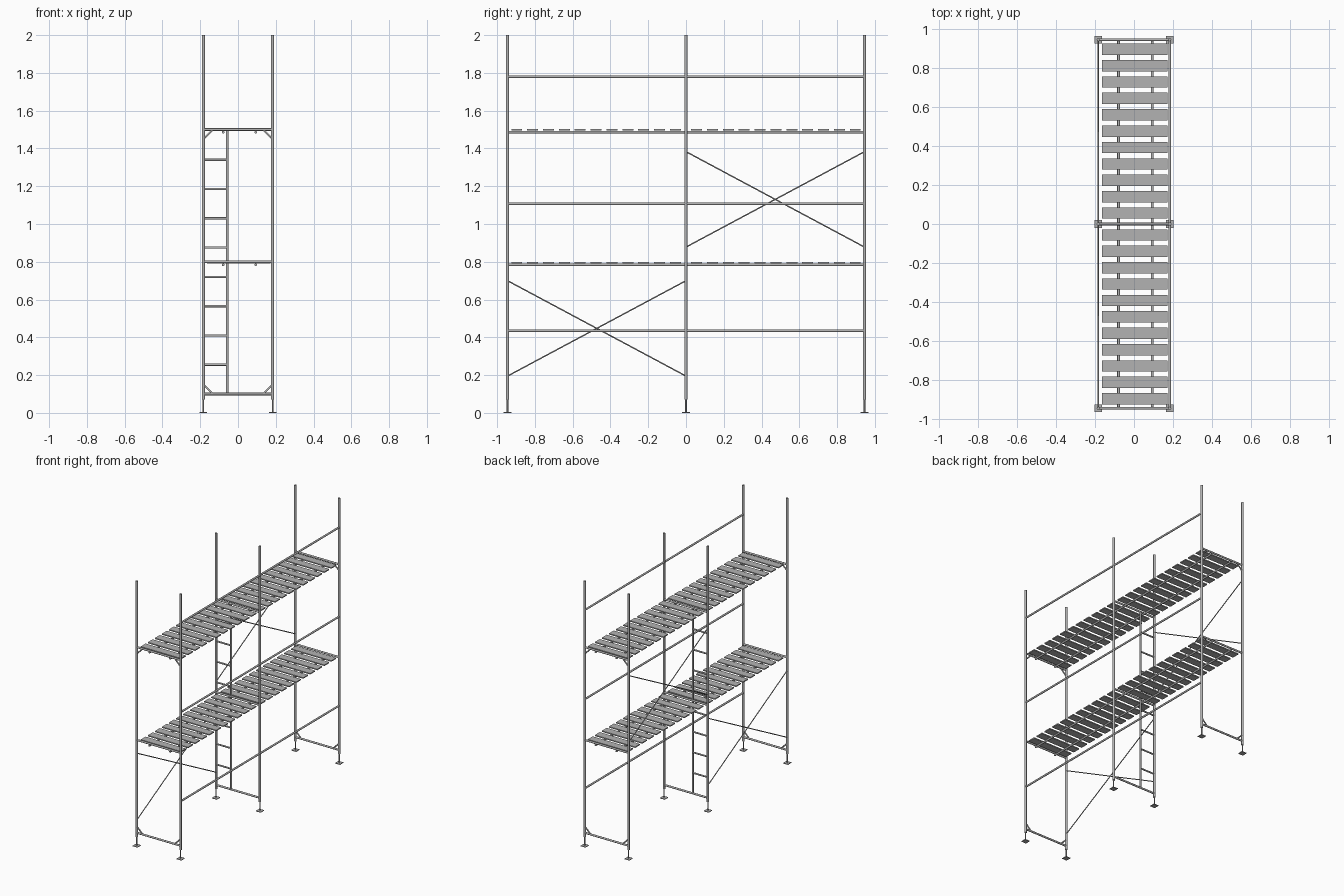
import bpy
from math import radians
from mathutils import Vector

if "Cube" in bpy.data.objects:
    bpy.data.objects.remove(bpy.data.objects["Cube"])

steel = bpy.data.materials.new("grey steel")
steel.use_nodes = True
GREY = (0.45, 0.45, 0.45, 1)
steel.diffuse_color = GREY
steel.node_tree.nodes["Principled BSDF"].inputs["Base Color"].default_value = GREY

POST_X = 0.183
FRAMES = (-0.945, 0, 0.945)
END_Y = FRAMES[2]


def tube(name, start, end, radius, sides=12):
    """Round tube between two points."""
    a, b = Vector(start), Vector(end)
    bpy.ops.mesh.primitive_cylinder_add(
        vertices=sides, radius=radius, depth=(b - a).length, location=(a + b) / 2)
    ob = bpy.context.object
    ob.rotation_euler = (b - a).to_track_quat('Z', 'Y').to_euler()
    ob.name = name
    ob.data.materials.append(steel)
    bpy.ops.object.shade_smooth_by_angle(angle=radians(40))


def box(name, centre, size):
    bpy.ops.mesh.primitive_cube_add(size=1, location=centre)
    ob = bpy.context.object
    ob.scale = size
    ob.name = name
    ob.data.materials.append(steel)


# Posts standing on screw jacks and square foot plates
for y in FRAMES:
    for side in (-1, 1):
        x = side * POST_X
        tube("post", (x, y, 0.07), (x, y, 2), 0.0085)
        tube("screw_jack", (x, y, 0.003), (x, y, 0.08), 0.004)
        box("foot_plate", (x, y, 0.0025), (0.04, 0.04, 0.005))

    # Cross bars joining each pair of posts
    for z in (0.1, 0.8, 1.5):
        tube("cross_bar", (-POST_X, y, z), (POST_X, y, z), 0.007)

# Corner struts on the two end frames
for y in (-END_Y, END_Y):
    for side in (-1, 1):
        for z, rise in ((0.1, 0.05), (1.5, -0.05)):
            tube("corner_strut", (side * POST_X, y, z + rise),
                 (side * (POST_X - 0.05), y, z), 0.005)

# Long guard rails on one side
for z in (0.435, 1.107, 1.78):
    tube("guard_rail", (POST_X, -END_Y, z), (POST_X, END_Y, z), 0.007)

# Crossed braces on the other side
for y0, y1, low in ((-END_Y, 0, 0.195), (0, END_Y, 0.878)):
    for za, zb in ((low, low + 0.505), (low + 0.505, low)):
        tube("cross_brace", (-POST_X, y0, za), (-POST_X, y1, zb), 0.0035, 8)

# Two decks of slats lying on joists
for top in (0.8, 1.502):
    for x in (-0.079, 0.094):
        tube("deck_joist", (x, -END_Y, top - 0.016), (x, END_Y, top - 0.016), 0.007)
    for side in (-1, 1):
        for i in range(11):
            box("deck_slat", (0.004, side * (0.056 + 0.084 * i), top - 0.004),
                (0.336, 0.058, 0.008))

# Ladder built into the middle frame
LADDER_X = -0.057
tube("ladder_stile", (LADDER_X, 0, 0.1), (LADDER_X, 0, 1.5), 0.007)
for i in range(1, 9):
    z = 0.1 + 0.155 * i
    tube("ladder_rung", (-POST_X, 0, z), (LADDER_X, 0, z), 0.006)
